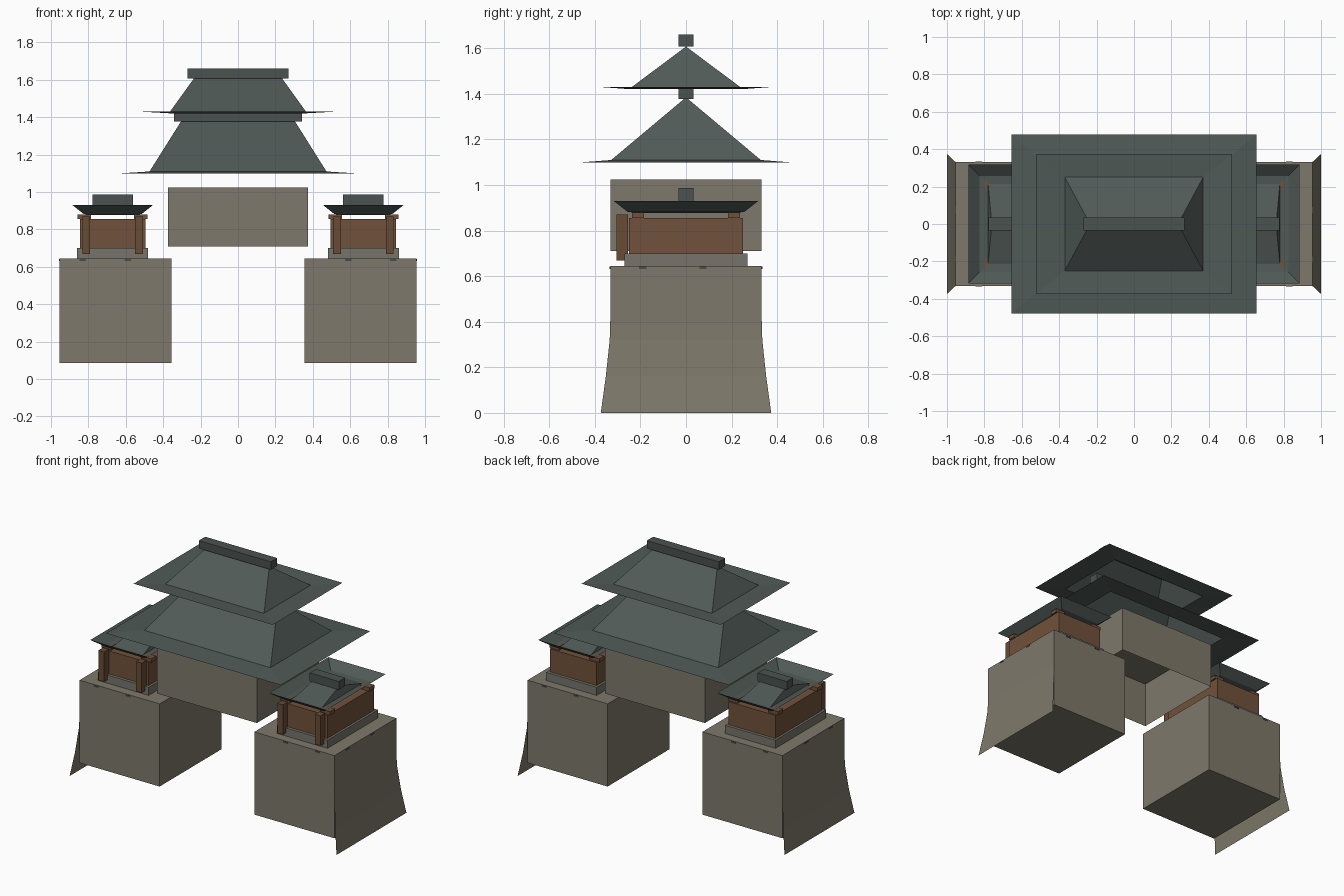
import bpy, bmesh

if "Cube" in bpy.data.objects:
    bpy.data.objects.remove(bpy.data.objects["Cube"])


def material(name, rgb):
    m = bpy.data.materials.new(name)
    m.diffuse_color = (*rgb, 1)
    m.use_nodes = True
    m.node_tree.nodes["Principled BSDF"].inputs["Base Color"].default_value = m.diffuse_color
    return m


STONE = material("warm stone", (0.21, 0.19, 0.145))
PLINTH = material("grey stone", (0.18, 0.175, 0.145))
DARK = material("dark stone", (0.07, 0.075, 0.07))
ROOF = material("roof tile", (0.08, 0.102, 0.094))
RIDGE = material("ridge tile", (0.068, 0.085, 0.08))
WOOD = material("timber", (0.165, 0.083, 0.043))
POST = material("post timber", (0.14, 0.07, 0.036))


def mesh_object(name, verts, faces, mat):
    me = bpy.data.meshes.new(name)
    me.from_pydata(verts, [], faces)
    me.materials.append(mat)
    ob = bpy.data.objects.new(name, me)
    bpy.context.collection.objects.link(ob)
    return ob


def box(name, x, y, z, mat, open_bottom=False):
    """Box from (low, high) ranges."""
    x, y, z = sorted(x), sorted(y), sorted(z)
    v = [(a, b, c) for c in z for a, b in
         ((x[0], y[0]), (x[1], y[0]), (x[1], y[1]), (x[0], y[1]))]
    f = [(4, 5, 6, 7)] + [(i, (i + 1) % 4, (i + 1) % 4 + 4, i + 4) for i in range(4)]
    if not open_bottom:
        f.append((3, 2, 1, 0))
    return mesh_object(name, v, f, mat)


def hip_roof(name, cx, rings, ridge_x, ridge_z):
    """Open roof sheet through rectangular rings (half x, half y, z) to a ridge line."""
    v, f = [], []
    for hx, hy, z in rings:
        v += [(cx - hx, -hy, z), (cx + hx, -hy, z), (cx + hx, hy, z), (cx - hx, hy, z)]
    for r in range(len(rings) - 1):
        for i in range(4):
            a, b = r * 4 + i, r * 4 + (i + 1) % 4
            f.append((a, b, b + 4, a + 4))
    n = len(v)
    v += [(cx - ridge_x, 0, ridge_z), (cx + ridge_x, 0, ridge_z)]
    a, b, c, d = range(n - 4, n)
    f += [(a, b, n + 1, n), (b, c, n + 1), (c, d, n, n + 1), (d, a, n)]
    return mesh_object(name, v, f, ROOF)


# central raised stone block, open underneath
box("gate_block", (-.374, .374), (-.332, .332), (.71, 1.024), STONE, open_bottom=True)

# two main roof tiers with ridge beams
hip_roof("lower_roof", 0, [(.655, .478, 1.098), (.473, .328, 1.11)], .30, 1.385)
box("lower_ridge", (-.342, .342), (-.034, .034), (1.378, 1.428), RIDGE)
hip_roof("upper_roof", 0, [(.521, .373, 1.43), (.37, .25, 1.421)], .235, 1.608)
box("upper_ridge", (-.27, .27), (-.034, .034), (1.607, 1.66), RIDGE)

for s, side in ((-1, "left"), (1, "right")):
    # side stone base
    box(side + "_base", (s * .355, s * .955), (-.332, .332), (.085, .645), STONE)
    # flared outer skirt sheet
    v = []
    for x, y, z in ((1.0, .374, 0), (.975, .352, .16), (.958, .335, .32), (.952, .331, .45)):
        v += [(s * x, -y * s, z), (s * x, y * s, z)]
    mesh_object(side + "_skirt", v,
                [(i, i + 1, i + 3, i + 2) for i in (0, 2, 4)], STONE)

    # turret plinth and walls
    c = s * .67
    box(side + "_plinth", (c - .19, c + .19), (-.27, .27), (.645, .70), PLINTH)
    box(side + "_turret_wall", (c - .175, c + .175), (-.25, .25), (.70, .856), WOOD)
    for t in (-1, 1):
        # front posts and roof brackets
        box(side + "_post", (c + t * .12, c + t * .162), (-.305, -.255), (.668, .87), POST)
        for u in (-1, 1):
            box(side + "_bracket", (c + t * .115, c + t * .187),
                (u * .185, u * .238), (.856, .88), WOOD)
    # turret roof with upturned eaves
    hip_roof(side + "_turret_roof", c,
             [(.215, .317, .93), (.155, .256, .882), (.11, .215, .878)], .09, .94)
    box(side + "_turret_ridge", (c - .109, c + .109), (-.034, .034), (.93, .986), RIDGE)

    # small stone chips near the base top
    for x in (.59, .83):
        for u in (-1, 1):
            box(side + "_chip", (s * (x - .018), s * (x + .018)),
                (u * .33, u * .335), (.631, .642), DARK)
    for y in (-.19, .075):
        box(side + "_outer_chip", (s * .953, s * .958), (y - .016, y + .016), (.632, .642), DARK)
